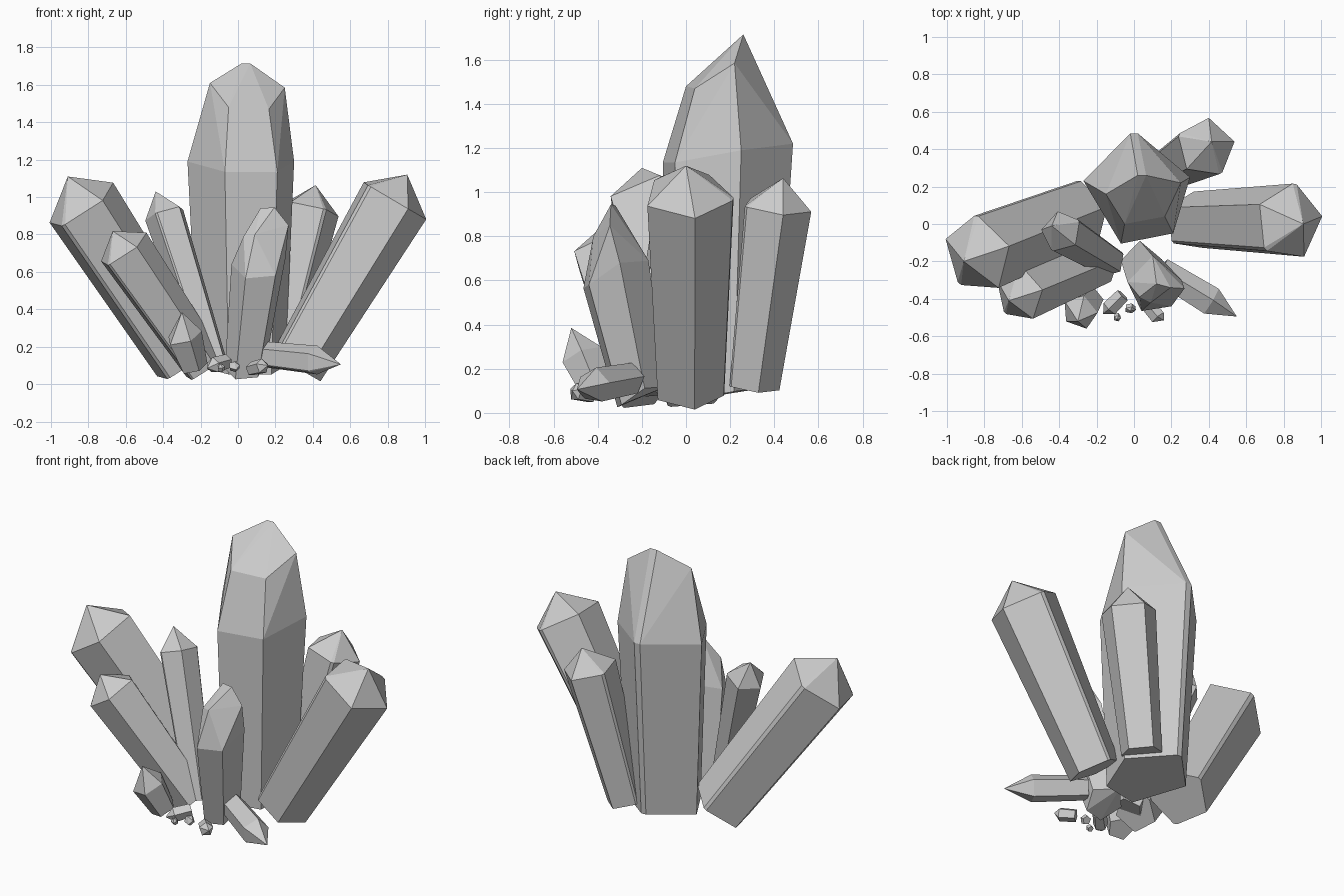
import bpy, bmesh, math
from mathutils import Vector as V, Matrix

if "Cube" in bpy.data.objects:
    bpy.data.objects.remove(bpy.data.objects["Cube"])


def hull(name, pts):
    """Flat-faced convex solid around a few corner points."""
    me = bpy.data.meshes.new(name)
    bm = bmesh.new()
    for p in pts:
        bm.verts.new(p)
    res = bmesh.ops.convex_hull(bm, input=bm.verts)
    junk = {g for k in ("geom_interior", "geom_unused") for g in res[k]
            if isinstance(g, bmesh.types.BMVert) and g.is_valid}
    bmesh.ops.delete(bm, geom=list(junk), context='VERTS')
    bmesh.ops.dissolve_limit(bm, angle_limit=math.radians(2),
                             verts=bm.verts, edges=bm.edges)
    bmesh.ops.recalc_face_normals(bm, faces=bm.faces)
    bm.to_mesh(me)
    bm.free()
    ob = bpy.data.objects.new(name, me)
    bpy.context.collection.objects.link(ob)
    return ob


def crystal(name, base, shoulder, tip, r, corner, taper=0.8, chamfer=(1, 3)):
    """Tapered five-sided prism with a pointed end; 'corner' aims the first edge,
    and the edges in 'chamfer' are cut to a narrow strip."""
    base, shoulder, tip = V(base), V(shoulder), V(tip)
    d = (shoulder - base).normalized()
    u = V(corner) - shoulder
    u = (u - d * u.dot(d)).normalized()
    pts = [tip]
    for k in range(5):
        for off in ((-3.5, 3.5) if k in chamfer else (0,)):
            o = Matrix.Rotation(math.radians(72 * k + off), 3, d) @ u * r
            pts += [shoulder + o, base + o * taper]
    return hull(name, pts)


def slanted_crystal(name, ring, top, base, taper):
    """Crystal whose head is cut by one large sloping facet."""
    ring = [V(p) for p in ring]
    c = sum(ring, V()) / len(ring)
    return hull(name, ring + [V(base) + (p - c) * taper for p in ring] + [V(p) for p in top])


# tall central crystal
slanted_crystal("main_crystal",
    [(-.27, .23, 1.19), (-.07, -.105, 1.135), (.21, -.05, 1.135),
     (.30, .25, 1.19), (.02, .485, 1.22), (-.02, .485, 1.22)],
    [(-.05, .0, 1.48), (.165, .04, 1.47), (.25, .22, 1.585),
     (.065, .26, 1.715), (.02, .26, 1.715), (-.15, .16, 1.61)],
    (.03, .19, .09), .82)

# short crystal in front, same habit
slanted_crystal("front_crystal",
    [(-.035, -.31, .64), (.04, -.465, .565), (.2, -.44, .58),
     (.255, -.30, .68), (.1, -.17, .69)],
    [(.03, -.39, .79), (.09, -.42, .80), (.27, -.345, .85),
     (.195, -.34, .945), (.12, -.32, .94)],
    (.04, -.215, .075), .75)

# large leaning crystals
crystal("left_crystal", (-.286, .055, .12), (-.835, -.163, .955), (-.91, -.2, 1.11),
        .212, (-.675, -.12, 1.07), .85)
crystal("right_crystal", (.305, .015, .095), (.83, .01, .985), (.905, .0, 1.12),
        .207, (1.0, .04, .885), .77)
crystal("back_crystal", (.2, .305, .12), (.385, .41, .935), (.415, .44, 1.064),
        .16, (.404, .572, .93), .75)

# medium crystals on the left
crystal("lower_left_crystal", (-.18, -.2, .09), (-.612, -.372, .72), (-.67, -.41, .818),
        .153, (-.49, -.35, .79), .8)
crystal("thin_left_crystal", (-.13, -.2, .1), (-.39, -.04, .91), (-.44, -.01, 1.03),
        .112, (-.495, -.03, .88), .75)

# small crystals at the foot
crystal("small_left_crystal", (-.235, -.40, .09), (-.29, -.47, .255), (-.3, -.52, .385),
        .1, (-.26, -.57, .25), .75, ())
crystal("lying_crystal", (.14, -.25, .155), (.41, -.415, .125), (.55, -.495, .106),
        .082, (.41, -.4, .2), .9, (2,))

# loose chips
chips = [((.07, -.43, .08), (.13, -.50, .095), (.16, -.515, .1), .042),
         ((-.06, -.38, .12), (-.13, -.45, .10), (-.165, -.48, .085), .045),
         ((-.09, -.49, .075), (-.09, -.505, .095), (-.09, -.51, .11), .02),
         ((-.02, -.44, .085), (-.02, -.46, .10), (-.02, -.465, .12), .03)]
for i, (a, b, t, r) in enumerate(chips):
    crystal(f"chip_{i + 1}", a, b, t, r, (b[0], b[1], b[2] + .1) if i < 2 else (b[0] + .1, b[1], b[2]), .9, ())
